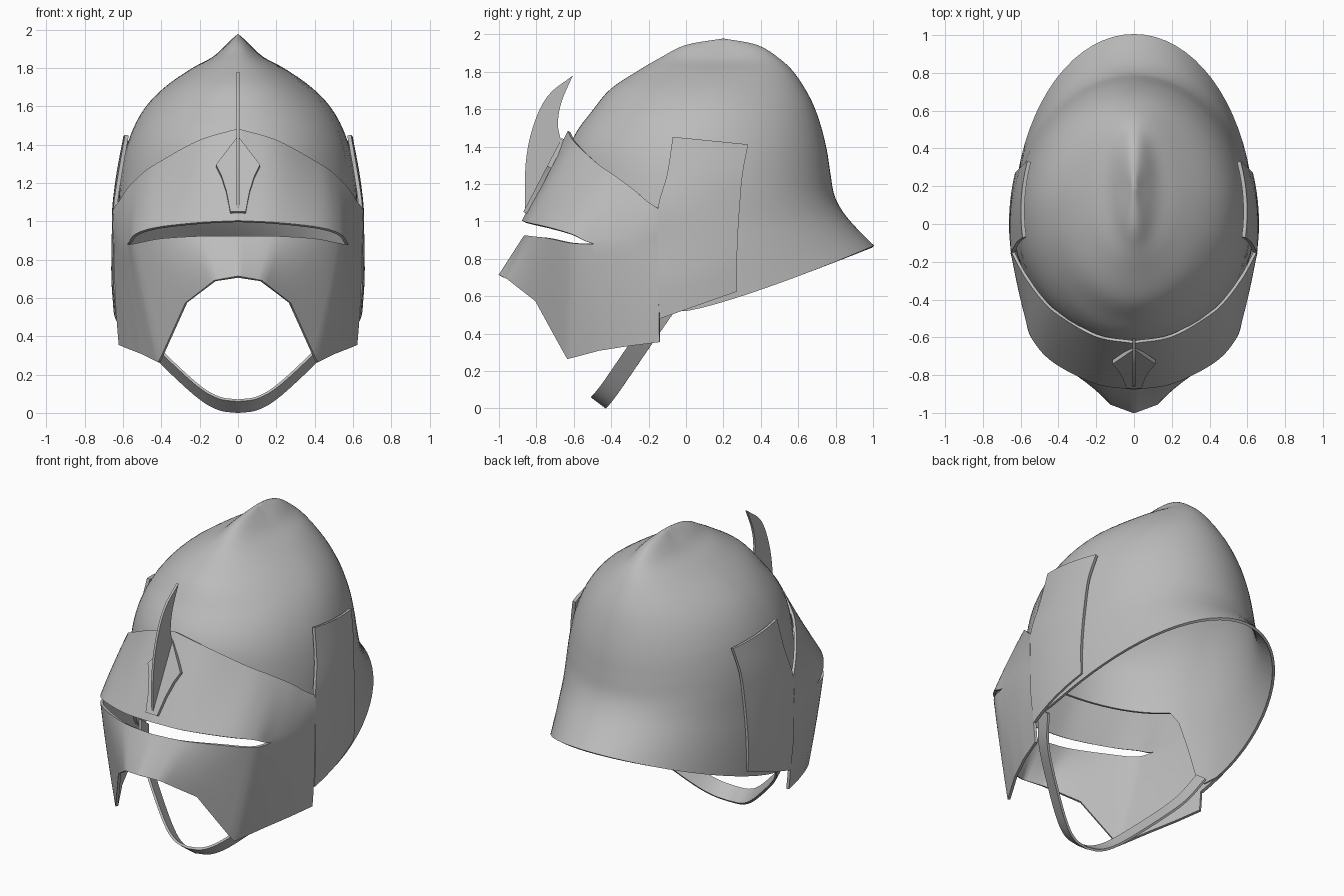
import bpy, bmesh, math
from mathutils import Vector

old = bpy.data.objects.get("Cube")
if old:
    bpy.data.objects.remove(old, do_unlink=True)

steel = bpy.data.materials.new("steel_grey")
steel.use_nodes = True
grey = (0.5, 0.5, 0.5, 1)
steel.diffuse_color = grey
steel.node_tree.nodes["Principled BSDF"].inputs["Base Color"].default_value = grey


def spline(points, t, linear=False):
    """Point at t (0 to 1) on a curve through all the points."""
    pts = [Vector(p) for p in points]
    last = len(pts) - 1
    i = min(int(t * last), last - 1)
    f = t * last - i
    b, c = pts[i], pts[i + 1]
    if linear:
        return b.lerp(c, f)
    a = pts[i - 1] if i else b * 2 - c
    d = pts[i + 2] if i + 2 <= last else c * 2 - b
    return (b * 2 + (c - a) * f + (a * 2 - b * 5 + c * 4 - d) * f * f
            + (b * 3 - a - c * 3 + d) * f ** 3) / 2


def add_grid(bm, rows):
    verts = [[bm.verts.new(p) for p in row] for row in rows]
    for r, s in zip(verts, verts[1:]):
        for i in range(len(r) - 1):
            bm.faces.new((r[i], r[i + 1], s[i + 1], s[i]))


def finish(name, bm, thickness=0, mirror=False):
    bmesh.ops.remove_doubles(bm, verts=bm.verts, dist=0.0005)
    bmesh.ops.recalc_face_normals(bm, faces=bm.faces)
    mesh = bpy.data.meshes.new(name)
    bm.to_mesh(mesh)
    bm.free()
    mesh.materials.append(steel)
    ob = bpy.data.objects.new(name, mesh)
    bpy.context.collection.objects.link(ob)
    bpy.ops.object.select_all(action='DESELECT')
    ob.select_set(True)
    bpy.context.view_layer.objects.active = ob
    if mirror:
        ob.modifiers.new("mirror", 'MIRROR').merge_threshold = 0.002
    if thickness:
        mod = ob.modifiers.new("shell", 'SOLIDIFY')
        mod.thickness, mod.offset = thickness, 0
    for mod in list(ob.modifiers):
        bpy.ops.object.modifier_apply(modifier=mod.name)
    bpy.ops.object.shade_smooth_by_angle(angle=math.radians(45))
    return ob


# Skull: front, back and side lines from the apex down to the rim
front = [(.2, 1.97), (0, 1.935), (-.13, 1.87), (-.25, 1.8), (-.4, 1.7), (-.5, 1.58),
         (-.575, 1.48), (-.62, 1.38), (-.64, 1.25), (-.65, 1.1), (-.64, .85), (-.62, .5)]
back = [(.2, 1.97), (.38, 1.935), (.5, 1.86), (.58, 1.78), (.66, 1.65), (.71, 1.52),
        (.745, 1.38), (.765, 1.25), (.785, 1.14), (.83, 1.05), (.9, .965), (1, .865)]
side = [(0, .2, 1.97), (.06, .2, 1.91), (.13, .18, 1.85), (.24, .17, 1.79), (.37, .15, 1.7),
        (.47, .12, 1.6), (.54, .09, 1.48), (.585, .06, 1.34), (.61, .04, 1.17),
        (.62, .02, .98), (.63, 0, .78), (.63, 0, .52)]


def skull_point(angle, t):
    c = math.cos(angle)
    if c > 0:  # the front is cut away under the visor
        k = min(max((c - .2) / .3, 0), 1)
        t *= 1 - .2 * k * k * (3 - 2 * k)
    end = spline([p + (0,) for p in (front if c > 0 else back)], t)
    s = spline(side, t)
    blend = abs(c) ** (2 if c > 0 else 1.2)
    return (s.x * math.sin(angle), s.y + abs(c) * (end.x - s.y), s.z + (end.y - s.z) * blend)


bm = bmesh.new()
add_grid(bm, [[skull_point(math.tau * i / 72, j / 44) for i in range(73)] for j in range(45)])
finish("skull", bm, .016)

# Face plate: top edge, both slit lips and lower edge, from the middle to the left ear
top = [(0, -.625, 1.48), (.2, -.59, 1.42), (.4, -.475, 1.31), (.49, -.39, 1.25),
       (.57, -.28, 1.17), (.61, -.21, 1.11), (.64, -.15, 1.07)]
upper_lip = [(0, -.87, 1), (.2, -.84, .99), (.42, -.73, .965), (.53, -.61, .93),
             (.57, -.49, .88), (.615, -.3, .88), (.64, -.15, .88)]
lower_lip = [(0, -.86, .92), (.2, -.83, .92), (.4, -.73, .91), (.53, -.61, .885)] + upper_lip[4:]
bottom = [(0, -.995, .71), (.12, -.95, .69), (.27, -.8, .575), (.41, -.63, .265),
          (.5, -.46, .31), (.565, -.3, .335), (.615, -.14, .355)]


def strip(bm, a, b, linear=False, columns=36, rows=10):
    lines = []
    for i in range(columns + 1):
        s = i / columns
        p = spline(upper_lip if s >= 4 / 6 else a, s)
        q = spline(b, s, linear)
        line = []
        for j in range(rows + 1):
            r = j / rows
            v = p.lerp(q, r)
            v.x *= 1 + .04 * r * (1 - r)
            line.append(v)
        lines.append(line)
    add_grid(bm, lines)


bm = bmesh.new()
strip(bm, upper_lip, top)
strip(bm, lower_lip, bottom, linear=True)
finish("face_plate", bm, .016, mirror=True)

# Ear plates behind the face plate
ear_front = [(.58, -.07, 1.45), (.615, -.1, 1.25), (.64, -.15, 1.07),
             (.64, -.15, .88), (.64, -.15, .67), (.625, -.14, .48)]
ear_back = [(.555, .33, 1.41), (.59, .3, 1.25), (.605, .285, 1.08),
            (.615, .275, .92), (.62, .27, .77), (.615, .27, .625)]
bm = bmesh.new()
lines = []
for j in range(21):
    a, b = spline(ear_front, j / 20), spline(ear_back, j / 20)
    lines.append([a.lerp(b, r / 8) + Vector((.08 * r / 8 * (1 - r / 8), 0, 0)) for r in range(9)])
add_grid(bm, lines)
finish("ear_plates", bm, .02, mirror=True)


def flat_plate(name, outline, thickness):
    bm = bmesh.new()
    bm.faces.new([bm.verts.new(p) for p in outline])
    return finish(name, bm, thickness)


# Brow badge lying on the visor slope
half = [(.115, 1.29), (.085, 1.23), (.06, 1.15), (.04, 1.045)]
shape = [(0, 1.44)] + half + [(-x, z) for x, z in reversed(half)]
flat_plate("brow_badge", [(x, -.882 + (z - 1) * .52, z) for x, z in shape], .025)

# Upright horn-shaped fin
outer = [(-.86, 1.05), (-.858, 1.3), (-.82, 1.5), (-.74, 1.67), (-.605, 1.78)]
inner = [(-.605, 1.78), (-.665, 1.64), (-.685, 1.52), (-.665, 1.42), (-.85, 1.05)]
fin = [spline([(0,) + p for p in outer], i / 16) for i in range(17)]
fin += [spline([(0,) + p for p in inner[:4]], i / 12) for i in range(1, 13)]
fin.append(Vector((0,) + inner[-1]))
flat_plate("brow_fin", fin, .014)

# Chin strap
path = [(0, -.465, .035), (.1, -.45, .05), (.21, -.4, .115), (.4, -.28, .29),
        (.52, -.19, .42), (.59, -.1, .55)]
across = Vector((0, .8, -.6)) * .05
bm = bmesh.new()
centre = [spline(path, i / 24) for i in range(25)]
add_grid(bm, [[p - across for p in centre], [p + across for p in centre]])
finish("chin_strap", bm, .014, mirror=True)
